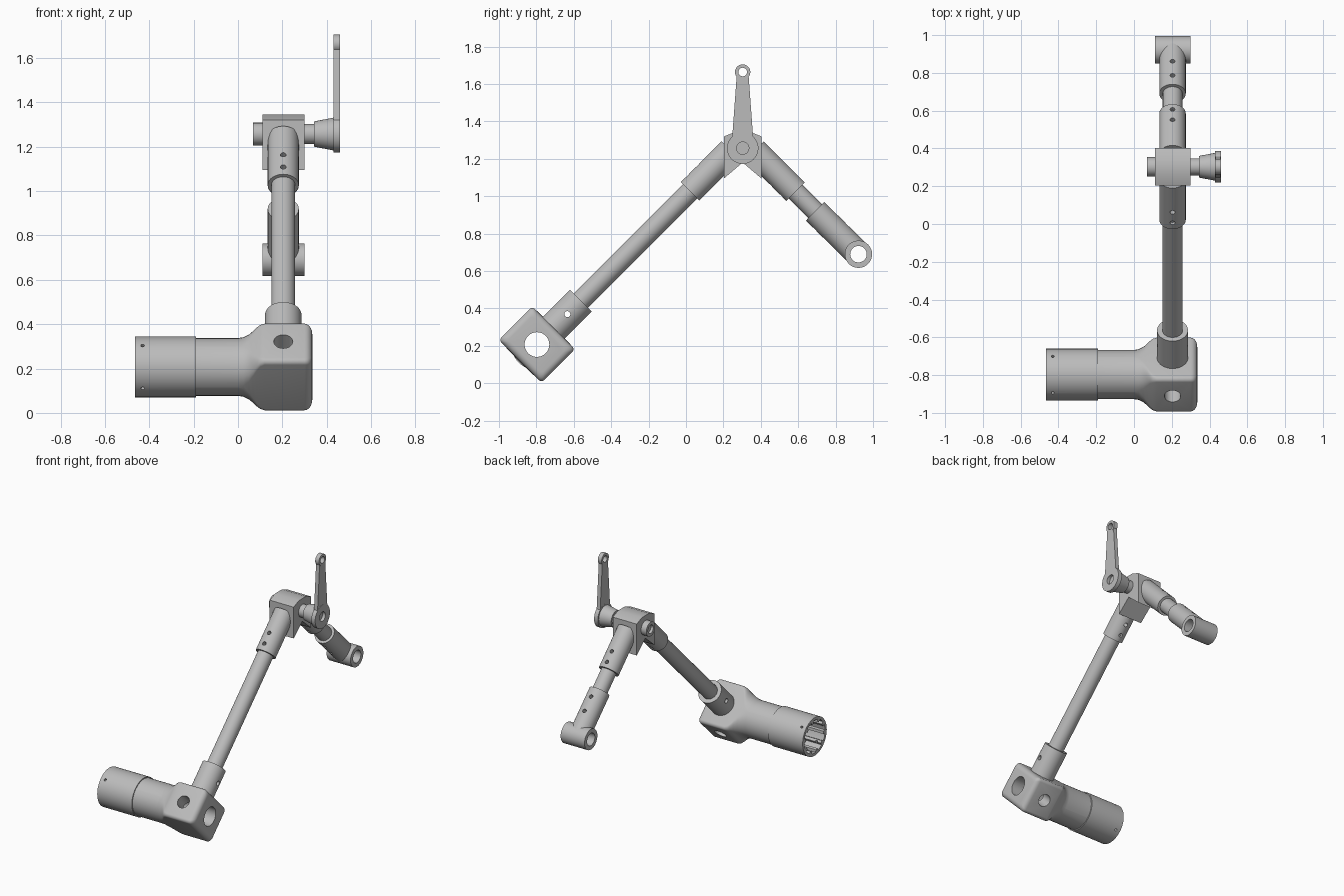
import bpy, bmesh, math
from mathutils import Vector

if "Cube" in bpy.data.objects:
    bpy.data.objects.remove(bpy.data.objects["Cube"])

grey = bpy.data.materials.new("plain_grey")
grey.use_nodes = True
grey.diffuse_color = (0.5, 0.5, 0.5, 1)
grey.node_tree.nodes["Principled BSDF"].inputs["Base Color"].default_value = (0.5, 0.5, 0.5, 1)

X = Vector((1, 0, 0))
U = Vector((0, 1, 1)).normalized()     # along the long arm
V = Vector((0, -1, 1)).normalized()    # across it, and back up the short arm
MID = 0.204                            # x of the arm plane
BASE = Vector((MID, -0.797, 0.207))
PIVOT = Vector((MID, 0.303, 1.257))
APEX = Vector((MID, 0.303, 1.307))     # where both arm axes meet
EYE = Vector((MID, 0.922, 0.69))


def finish(name, bm):
    bmesh.ops.recalc_face_normals(bm, faces=bm.faces)
    mesh = bpy.data.meshes.new(name)
    bm.to_mesh(mesh)
    bm.free()
    mesh.materials.append(grey)
    ob = bpy.data.objects.new(name, mesh)
    bpy.context.collection.objects.link(ob)
    return ob


def loft(name, rings):
    """Skin a list of equally long point rings and cap both ends."""
    bm = bmesh.new()
    loops = [[bm.verts.new(p) for p in ring] for ring in rings]
    n = len(loops[0])
    for a, b in zip(loops, loops[1:]):
        for i in range(n):
            j = (i + 1) % n
            bm.faces.new((a[i], a[j], b[j], b[i]))
    bm.faces.new(loops[0])
    bm.faces.new(loops[-1])
    return finish(name, bm)


def rod(name, p, q, r, r2=None, n=48):
    axis = (q - p).normalized()
    side = X if abs(axis.x) < 0.5 else U
    other = axis.cross(side)
    turn = [2 * math.pi * i / n for i in range(n)]
    return loft(name, [[c + rad * (side * math.cos(t) + other * math.sin(t)) for t in turn]
                       for c, rad in ((p, r), (q, r if r2 is None else r2))])


def plate(name, outline, x0, x1):
    return loft(name, [[Vector((x, y, z)) for y, z in outline] for x in (x0, x1)])


def cut(ob, cutter):
    bpy.context.view_layer.objects.active = ob
    mod = ob.modifiers.new("hole", 'BOOLEAN')
    mod.operation, mod.solver, mod.object = 'DIFFERENCE', 'EXACT', cutter
    bpy.ops.object.modifier_apply(modifier=mod.name)
    bpy.data.objects.remove(cutter)


def drill(ob, centre, axis, r, reach, n=24):
    cut(ob, rod("drill", centre - axis * reach, centre + axis * reach, r, n=n))


def at(x, point=BASE):
    return Vector((x, point.y, point.z))


def rounded(x, hv, hu, r, steps=8):
    """Rounded rectangle across the x axis, centred on the base."""
    pts = []
    for k, (sv, su) in enumerate(((1, 1), (-1, 1), (-1, -1), (1, -1))):
        for i in range(steps + 1):
            t = math.pi / 2 * (k + i / steps)
            pts.append(at(x) + V * (sv * (hv - r) + r * math.cos(t))
                       + U * (su * (hu - r) + r * math.sin(t)))
    return pts


# Base block, flowing into the round neck
rings = []
for i in range(6):
    t = math.pi / 2 * i / 5
    inset = 0.035 * (1 - math.sin(t))
    rings.append(rounded(0.3 + 0.035 * math.cos(t), 0.162 - inset, 0.127 - inset, 0.022))
for x, hv, hu, r in ((0.12, 0.162, 0.127, 0.022), (0.1, 0.158, 0.127, 0.03),
                     (0.085, 0.15, 0.128, 0.045), (0.07, 0.143, 0.129, 0.07),
                     (0.05, 0.136, 0.13, 0.1), (0.025, 0.131, 0.13, 0.122),
                     (0, 0.13, 0.13, 0.1295), (-0.2, 0.13, 0.13, 0.1295)):
    rings.append(rounded(x, hv, hu, r))
block = loft("base_block", rings)
drill(block, BASE, X, 0.066, 1, 48)
drill(block, BASE, V, 0.043, 0.4, 32)

# Collar with a splined bore and four radial pin holes
collar = rod("splined_collar", at(-0.465), at(-0.19), 0.137, n=64)
drill(collar, BASE, X, 0.066, 1, 48)
spline = []
for k in range(10):
    for step, r in ((0, 0.1), (0.3, 0.1), (0.35, 0.118), (0.65, 0.118), (0.95, 0.118)):
        t = 2 * math.pi * (k + step) / 10
        spline.append((BASE.y + r * math.cos(t), BASE.z + r * math.sin(t)))
cut(collar, plate("spline_cutter", spline, -0.5, -0.22))
for axis in (U, V):
    drill(collar, at(-0.43), axis, 0.008, 0.2, 16)

# Long arm: lower socket, tube, upper socket
lower_socket = rod("base_socket", BASE + U * 0.1, BASE + U * 0.332, 0.082)
drill(lower_socket, BASE + U * 0.23, X, 0.016, 0.2)
rod("long_arm_tube", BASE + U * 0.3, APEX - U * 0.35, 0.054)
upper_socket = rod("long_arm_socket", APEX - U * 0.397, APEX - U * 0.09, 0.07)
for d in (0.272, 0.35):
    drill(upper_socket, APEX - U * d, V, 0.013, 0.2)

# Short arm: upper socket, rod, end socket with cross eye
short_socket = rod("short_arm_socket", APEX - V * 0.09, APEX - V * 0.399, 0.07)
for d in (0.283, 0.36):
    drill(short_socket, APEX - V * d, U, 0.013, 0.2)
rod("short_arm_rod", APEX - V * 0.37, APEX - V * 0.58, 0.052)
end_socket = rod("end_socket", APEX - V * 0.548, EYE, 0.07)
for d in (0.615, 0.72):
    drill(end_socket, APEX - V * d, U, 0.013, 0.2)
eye = rod("end_eye", at(0.11, EYE), at(0.3, EYE), 0.073)
for part in (end_socket, eye):
    drill(part, EYE, X, 0.044, 0.4, 40)

# Hinge block with chamfered top and notched underside
half = ((0.1, 1.095), (0.1, 1.32), (0.04, 1.344))
outline = [(PIVOT.y - y, z) for y, z in half] + [(PIVOT.y + y, z) for y, z in reversed(half)]
outline.append((PIVOT.y, 1.18))
plate("hinge_block", outline, 0.11, 0.3)

# Clamp bolt and tapered knob
bolt = rod("bolt_end", at(0.068, PIVOT), at(0.12, PIVOT), 0.051)
drill(bolt, at(0.068, PIVOT), X, 0.03, 0.02)
rod("clamp_bolt", at(0.29, PIVOT), at(0.36, PIVOT), 0.045)
rod("tapered_knob", at(0.343, PIVOT), at(0.432, PIVOT), 0.057, 0.074)

# Crank lever: round hub, tapered arm and small end ring
ARM_END = Vector((MID, PIVOT.y, 1.664))
hub = rod("lever_hub", at(0.43, PIVOT), at(0.46, PIVOT), 0.084)
drill(hub, at(0.46, PIVOT), X, 0.033, 0.022, 32)
arm = plate("lever_arm", [(PIVOT.y - 0.057, 1.3), (PIVOT.y + 0.057, 1.3),
                          (PIVOT.y + 0.031, 1.655), (PIVOT.y - 0.031, 1.655)], 0.431, 0.459)
ring = rod("lever_ring", at(0.43, ARM_END), at(0.46, ARM_END), 0.041)
for part in (arm, ring):
    drill(part, ARM_END, X, 0.023, 0.6, 32)

# Smooth shading with crisp edges
bpy.ops.object.select_all(action='DESELECT')
for ob in bpy.context.collection.objects:
    if ob.type == 'MESH' and grey.name in ob.data.materials:
        ob.select_set(True)
        bpy.context.view_layer.objects.active = ob
bpy.ops.object.shade_smooth_by_angle(angle=math.radians(30))
